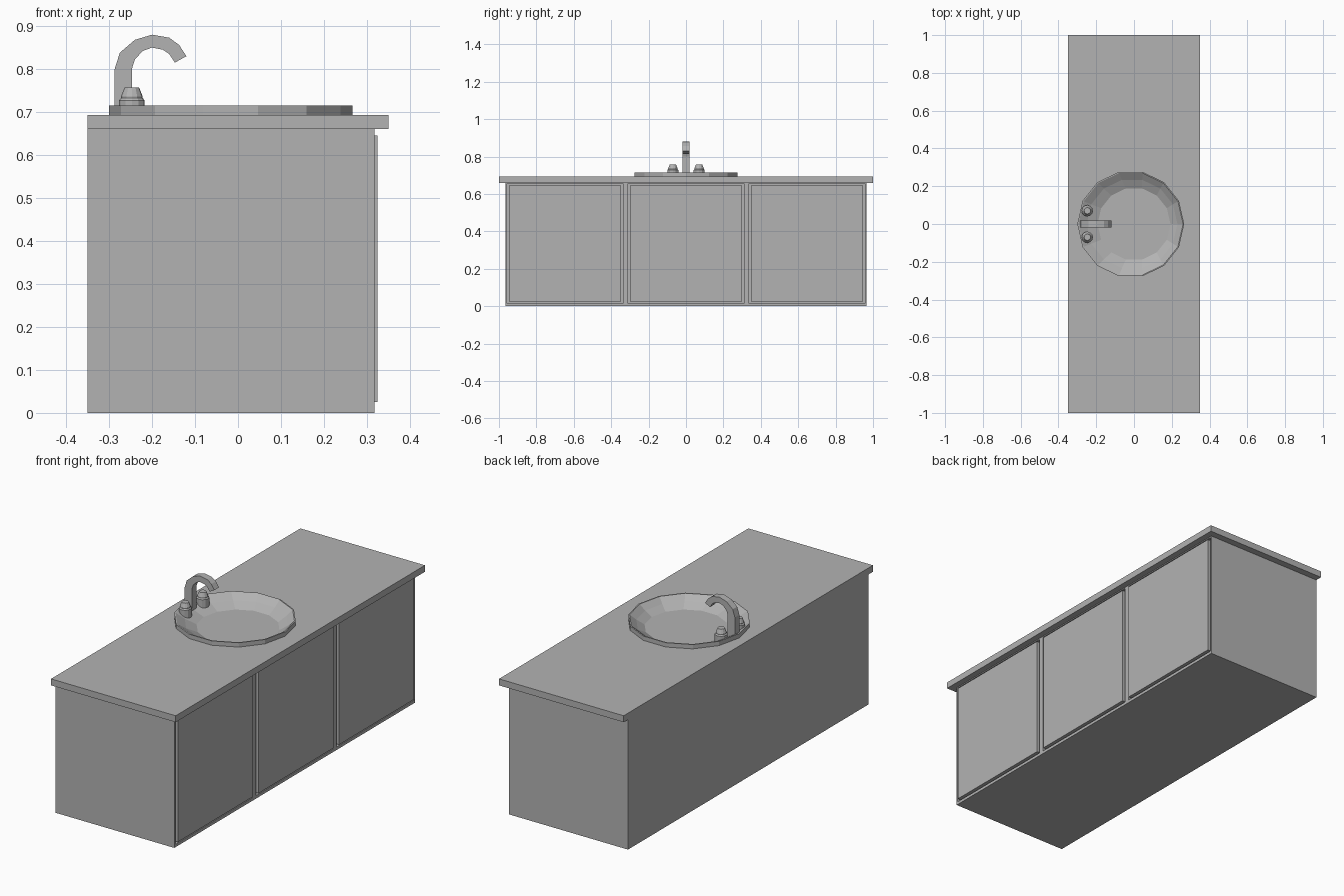
import bpy, bmesh, math
from mathutils import Vector

cube = bpy.data.objects.get("Cube")
if cube:
    bpy.data.objects.remove(cube, do_unlink=True)

grey = bpy.data.materials.new("plain_grey")
grey.use_nodes = True
COLOUR = (0.45, 0.45, 0.45, 1)
grey.diffuse_color = COLOUR
grey.node_tree.nodes["Principled BSDF"].inputs["Base Color"].default_value = COLOUR


def finish(name, bm):
    bmesh.ops.recalc_face_normals(bm, faces=bm.faces)
    mesh = bpy.data.meshes.new(name)
    bm.to_mesh(mesh)
    bm.free()
    mesh.materials.append(grey)
    obj = bpy.data.objects.new(name, mesh)
    bpy.context.collection.objects.link(obj)
    return obj


def box(name, lo, hi):
    bm = bmesh.new()
    bmesh.ops.create_cube(bm, size=1)
    lo, hi = Vector(lo), Vector(hi)
    for v in bm.verts:
        v.co = (lo + hi) / 2 + v.co * (hi - lo)
    return finish(name, bm)


def lathe(name, rings, sides, cap_start=True):
    """Stack of rings given as (centre x, centre y, radius, z)."""
    bm = bmesh.new()
    loops = []
    for cx, cy, r, z in rings:
        angles = [math.tau * i / sides for i in range(sides)]
        loops.append([bm.verts.new((cx + r * math.cos(a), cy + r * math.sin(a), z)) for a in angles])
    for a, b in zip(loops, loops[1:]):
        for i in range(sides):
            j = (i + 1) % sides
            bm.faces.new((a[i], a[j], b[j], b[i]))
    bm.faces.new(loops[-1])
    if cap_start:
        bm.faces.new(loops[0])
    return finish(name, bm)


# Cabinet: front grid with three openings, extruded back, doors set in grooves
FRONT, BACK = 0.318, -0.35
ys = [-0.965, -0.957, -0.337, -0.31, 0.31, 0.337, 0.957, 0.965]
zs = [0, 0.015, 0.655, 0.66]
bm = bmesh.new()
grid = [[bm.verts.new((FRONT, y, z)) for z in zs] for y in ys]
openings = []
for i in range(len(ys) - 1):
    for k in range(len(zs) - 1):
        f = bm.faces.new((grid[i][k], grid[i + 1][k], grid[i + 1][k + 1], grid[i][k + 1]))
        if k == 1 and i in (1, 3, 5):
            openings.append(f)
ext = bmesh.ops.extrude_face_region(bm, geom=bm.faces[:], use_keep_orig=True)
for v in ext["geom"]:
    if isinstance(v, bmesh.types.BMVert):
        v.co.x = BACK
bmesh.ops.recalc_face_normals(bm, faces=bm.faces)
for thickness, depth in ((0, -0.015), (0.014, 0), (0, 0.022)):
    bmesh.ops.inset_individual(bm, faces=openings, thickness=thickness, depth=depth)
bmesh.ops.dissolve_limit(bm, angle_limit=0.01, verts=bm.verts, edges=bm.edges)
finish("cabinet_with_doors", bm)

# Countertop with a hole for the basin
counter = box("countertop", (-0.35, -1, 0.66), (0.35, 1, 0.693))
SINK_X = -0.017
cutter = lathe("basin_cutter", [(SINK_X, 0, 0.26, 0.6), (SINK_X, 0, 0.26, 0.8)], 14)
cutter.hide_render = True
cutter.hide_viewport = True
hole = counter.modifiers.new("basin_hole", "BOOLEAN")
hole.object = cutter
hole.operation = "DIFFERENCE"
hole.solver = "EXACT"

# Basin
lathe("basin", [(SINK_X, 0, 0.283, 0.69), (SINK_X, 0, 0.283, 0.715), (SINK_X, 0, 0.277, 0.715),
                (-0.01, 0, 0.24, 0.69), (0, 0, 0.193, 0.667)], 14, cap_start=False)

# Spout: side outline extruded across y
outer = [(-0.287, 0.69), (-0.287, 0.80), (-0.275, 0.838), (-0.24, 0.868), (-0.2, 0.88),
         (-0.16, 0.873), (-0.137, 0.856), (-0.12, 0.83)]
inner = [(-0.247, 0.69), (-0.247, 0.80), (-0.24, 0.822), (-0.222, 0.842), (-0.2, 0.85),
         (-0.175, 0.845), (-0.16, 0.835), (-0.147, 0.815)]
bm = bmesh.new()
rows = [[bm.verts.new((p[0], y, p[1])) for p, y in
         ((o, -0.018), (o, 0.018), (n, 0.018), (n, -0.018))] for o, n in zip(outer, inner)]
for a, b in zip(rows, rows[1:]):
    for i in range(4):
        j = (i + 1) % 4
        bm.faces.new((a[i], a[j], b[j], b[i]))
bm.faces.new(rows[0])
bm.faces.new(rows[-1])
finish("spout", bm)

# Tap handles
for side, y in (("left", 0.07), ("right", -0.07)):
    profile = [(0.03, 0.685), (0.03, 0.727), (0.025, 0.733), (0.025, 0.737), (0.017, 0.757)]
    lathe(side + "_tap_handle", [(-0.247, y, r, z) for r, z in profile], 12)
